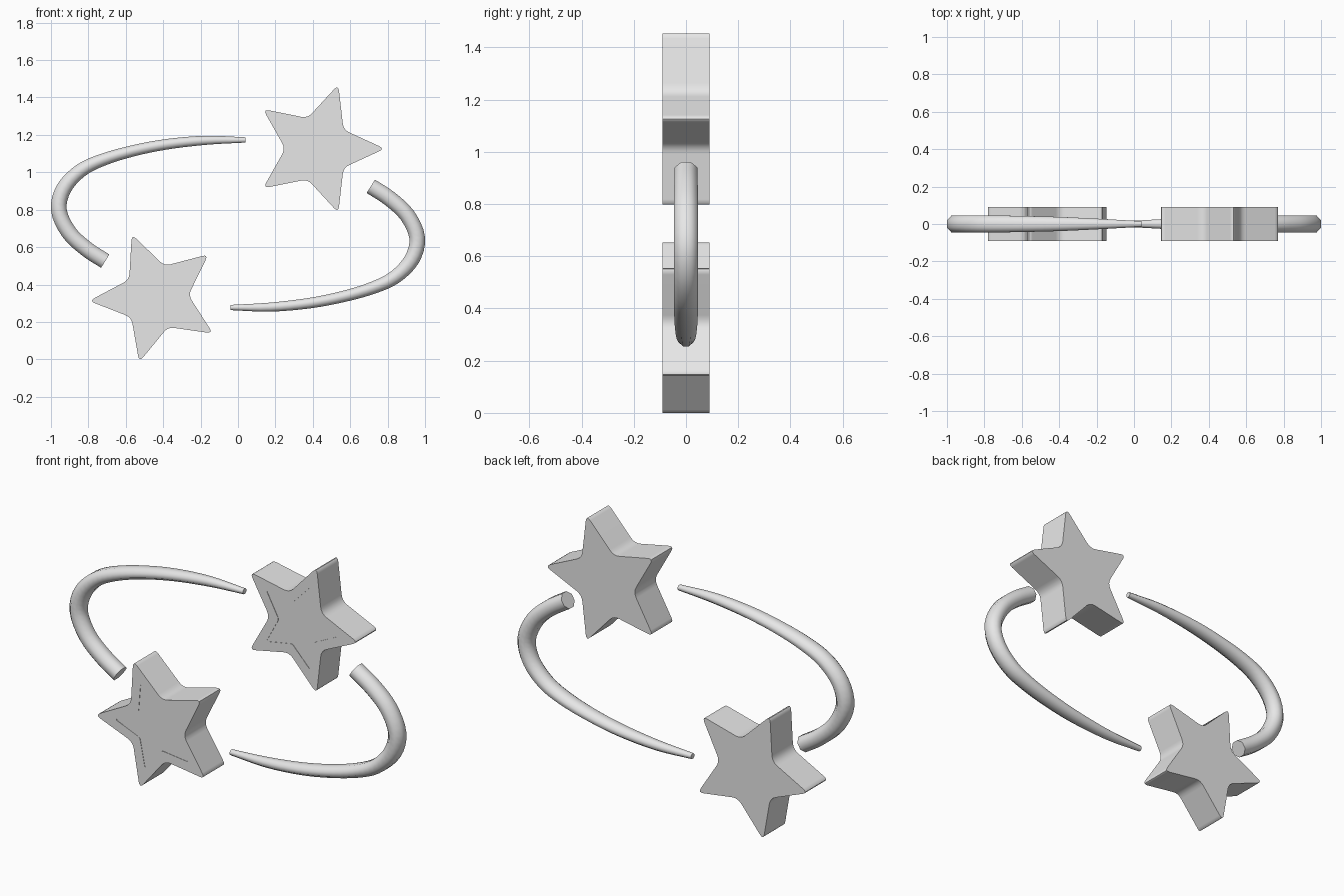
import bpy, bmesh, math
from mathutils import Vector

if "Cube" in bpy.data.objects:
    bpy.data.objects.remove(bpy.data.objects["Cube"])

grey = bpy.data.materials.new("light grey")
grey.diffuse_color = (0.8, 0.8, 0.8, 1)
grey.use_nodes = True
grey.node_tree.nodes["Principled BSDF"].inputs["Base Color"].default_value = grey.diffuse_color


def finish(name, bm, angle):
    bmesh.ops.recalc_face_normals(bm, faces=bm.faces[:])
    me = bpy.data.meshes.new(name)
    bm.to_mesh(me)
    bm.free()
    me.materials.append(grey)
    ob = bpy.data.objects.new(name, me)
    bpy.context.collection.objects.link(ob)
    bpy.ops.object.select_all(action='DESELECT')
    ob.select_set(True)
    bpy.context.view_layer.objects.active = ob
    bpy.ops.object.shade_smooth_by_angle(angle=math.radians(angle))


def star_outline(cx, cz, turn, tip, notch, fillet, steps=4):
    """Five-pointed star with every corner rounded."""
    raw = []
    for i in range(10):
        a = math.radians(turn + 36 * i)
        r = notch if i % 2 else tip
        raw.append(Vector((cx + r * math.cos(a), cz + r * math.sin(a))))
    out = []
    for i, c in enumerate(raw):
        p = c + (raw[i - 1] - c).normalized() * fillet
        q = c + (raw[(i + 1) % 10] - c).normalized() * fillet
        for k in range(steps + 1):
            t = k / steps
            out.append(p * (1 - t) ** 2 + c * 2 * t * (1 - t) + q * t * t)
    return out


def star(name, cx, cz, turn):
    outer = star_outline(cx, cz, turn, 0.36, 0.172, 0.035)
    inner = star_outline(cx, cz, turn, 0.237, 0.117, 0.012)
    bm = bmesh.new()
    # back rim, front rim, inner star edge, inner star face (a hairline step)
    layers = [(outer, 0.09), (outer, -0.09), (inner, -0.09), (inner, -0.088)]
    loops = [[bm.verts.new((p.x, y, p.y)) for p in pts] for pts, y in layers]
    n = len(outer)
    for a, b in zip(loops, loops[1:]):
        for i in range(n):
            j = (i + 1) % n
            bm.faces.new((a[i], a[j], b[j], b[i]))
    bm.faces.new(loops[0])
    bm.faces.new(loops[-1])
    finish(name, bm, 35)


# Swirl path: x, z, in-plane radius, depth radius
PATH = [(-0.71, 0.525, 0.042, 0.044), (-0.81, 0.59, 0.042, 0.045),
        (-0.905, 0.68, 0.042, 0.046), (-0.958, 0.80, 0.042, 0.046),
        (-0.93, 0.915, 0.041, 0.046), (-0.84, 1.01, 0.037, 0.046),
        (-0.72, 1.068, 0.033, 0.045), (-0.56, 1.115, 0.030, 0.042),
        (-0.38, 1.150, 0.028, 0.037), (-0.17, 1.171, 0.024, 0.027),
        (0.04, 1.173, 0.014, 0.015)]


def smooth_path(points, steps=4):
    """Catmull-Rom interpolation of position and radii."""
    P = [Vector(p) for p in points]
    P = [2 * P[0] - P[1]] + P + [2 * P[-1] - P[-2]]
    out = []
    for i in range(1, len(P) - 2):
        a, b, c, d = P[i - 1:i + 3]
        for k in range(steps):
            t = k / steps
            out.append(0.5 * (2 * b + (c - a) * t + (2 * a - 5 * b + 4 * c - d) * t ** 2
                              + (3 * b - a - 3 * c + d) * t ** 3))
    return out + [P[-2]]


def swirl(name, flip):
    pts = smooth_path(PATH)
    bm = bmesh.new()
    rings = []
    for i, p in enumerate(pts):
        d = pts[min(i + 1, len(pts) - 1)] - pts[max(i - 1, 0)]
        nx, nz = Vector((-d[1], d[0])).normalized()
        ring = []
        for k in range(8):
            a = math.radians(22.5 + 45 * k)
            s = 1 / math.cos(math.radians(22.5))
            u, v = p[2] * s * math.cos(a), p[3] * s * math.sin(a)
            x, z = p[0] + nx * u, p[1] + nz * u
            if flip:  # half turn about the centre of the model
                x, z = -x, 1.45 - z
            ring.append(bm.verts.new((x, v, z)))
        rings.append(ring)
    for a, b in zip(rings, rings[1:]):
        for k in range(8):
            bm.faces.new((a[k], a[(k + 1) % 8], b[(k + 1) % 8], b[k]))
    bm.faces.new(rings[0])
    bm.faces.new(rings[-1])
    finish(name, bm, 60)


# Two stars and the two tapered swirls circling them
star("upper_star", 0.425, 1.126, 0)
star("lower_star", -0.437, 0.333, 183.3)
swirl("left_swirl", False)
swirl("right_swirl", True)
